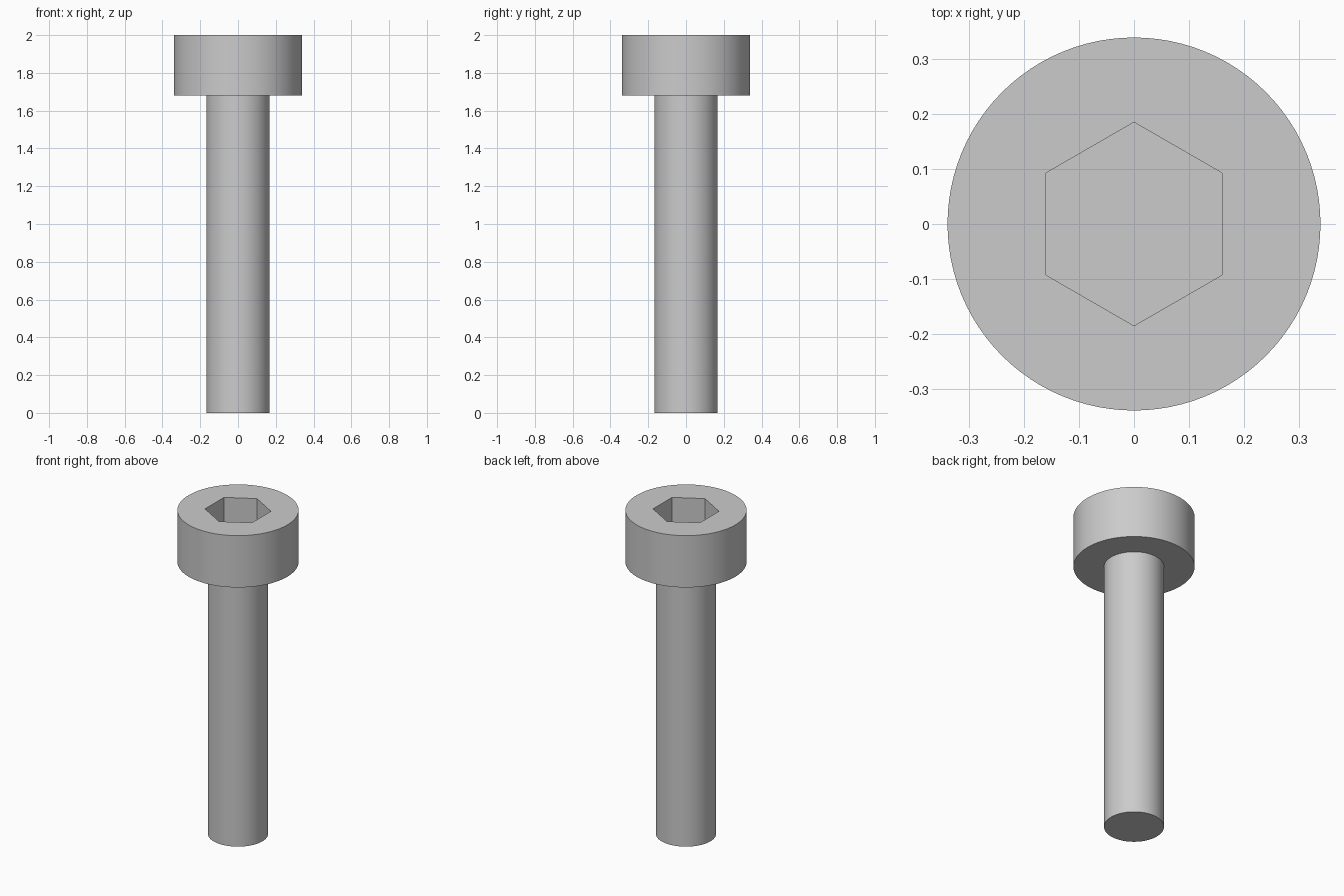
import bpy, bmesh, math

cube = bpy.data.objects.get("Cube")
if cube:
    bpy.data.objects.remove(cube, do_unlink=True)

SIDES = 96
SHAFT_R, HEAD_R, SOCKET_R = 0.168, 0.339, 0.185
HEAD_Z, TOP_Z, SOCKET_Z = 1.68, 2.0, 1.8

# Plain grey metal
steel = bpy.data.materials.new("grey steel")
steel.use_nodes = True
grey = (0.6, 0.6, 0.6, 1)
steel.diffuse_color = grey
steel.node_tree.nodes["Principled BSDF"].inputs["Base Color"].default_value = grey

bm = bmesh.new()


def ring(radius, z, sides, start=0.0):
    """Closed loop of vertices at one height."""
    angles = [start + math.tau * i / sides for i in range(sides)]
    return [bm.verts.new((radius * math.cos(a), radius * math.sin(a), z)) for a in angles]


def wall(lower, upper):
    """Band of quads between two matching loops."""
    n = len(lower)
    for i in range(n):
        j = (i + 1) % n
        bm.faces.new((lower[i], lower[j], upper[j], upper[i]))


def loop_edges(loop):
    return [bm.edges.get((v, loop[i - 1])) for i, v in enumerate(loop)]


# Shaft, shoulder and head as one stepped outline
rings = [ring(r, z, SIDES) for r, z in
         ((SHAFT_R, 0), (SHAFT_R, HEAD_Z), (HEAD_R, HEAD_Z), (HEAD_R, TOP_Z))]
for lower, upper in zip(rings, rings[1:]):
    wall(lower, upper)
bm.faces.new(rings[0][::-1])

# Hexagonal socket with a point towards the front and back
floor = ring(SOCKET_R, SOCKET_Z, 6, math.pi / 2)
mouth = ring(SOCKET_R, TOP_Z, 6, math.pi / 2)
wall(mouth, floor)
bm.faces.new(floor)

# Flat top of the head around the socket
bmesh.ops.triangle_fill(bm, edges=loop_edges(rings[-1]) + loop_edges(mouth),
                        use_beauty=True, normal=(0, 0, 1))
bmesh.ops.recalc_face_normals(bm, faces=bm.faces[:])

mesh = bpy.data.meshes.new("socket_head_bolt")
bm.to_mesh(mesh)
bm.free()
mesh.materials.append(steel)
bolt = bpy.data.objects.new("socket_head_bolt", mesh)
bpy.context.collection.objects.link(bolt)

bpy.ops.object.select_all(action="DESELECT")
bolt.select_set(True)
bpy.context.view_layer.objects.active = bolt
bpy.ops.object.shade_smooth_by_angle(angle=math.radians(30))
